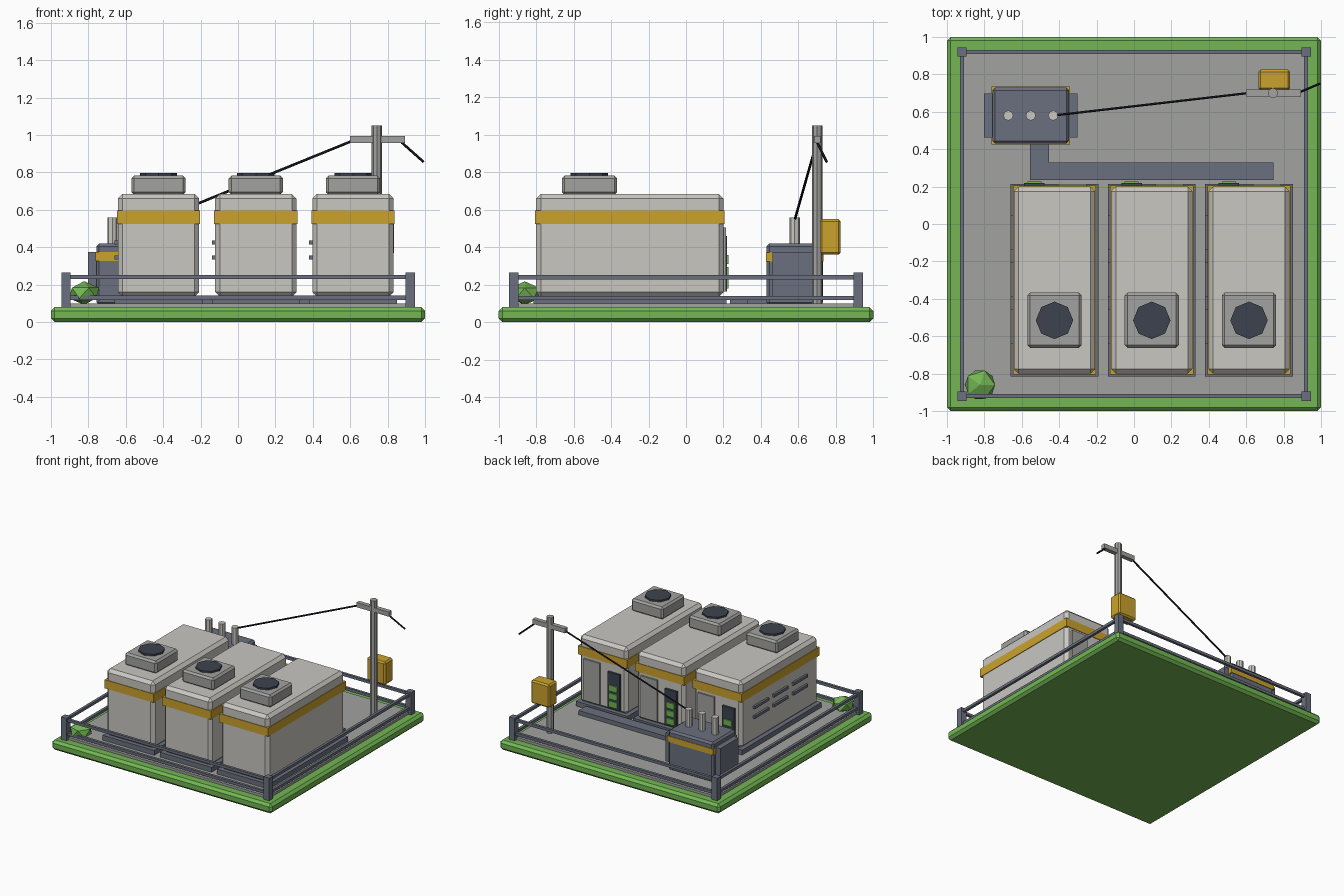
import bpy
from mathutils import Vector

if "Cube" in bpy.data.objects:
    bpy.data.objects.remove(bpy.data.objects["Cube"])


def material(name, r, g, b):
    lin = [((c / 255 + 0.055) / 1.055) ** 2.4 for c in (r, g, b)]
    m = bpy.data.materials.new(name)
    m.diffuse_color = (*lin, 1)
    m.use_nodes = True
    m.node_tree.nodes["Principled BSDF"].inputs["Base Color"].default_value = m.diffuse_color
    return m


GREEN = material("grass_green", 115, 182, 84)
GRAY = material("concrete_gray", 162, 162, 160)
WHITE = material("off_white", 201, 199, 193)
GOLD = material("safety_gold", 203, 162, 45)
SLATE = material("slate", 106, 112, 126)
DARK = material("dark_panel", 60, 66, 78)
BLACK = material("cable_black", 30, 32, 42)


def finish(name, mat, bevel=0):
    o = bpy.context.object
    o.name = name
    o.data.materials.append(mat)
    if bevel:
        b = o.modifiers.new("bevel", 'BEVEL')
        b.width = bevel
        b.segments = 1
    return o


def box(name, x, y, z, mat, bevel=0):
    """Box from (min, max) ranges on each axis."""
    bpy.ops.mesh.primitive_cube_add(size=1, location=[(r[0] + r[1]) / 2 for r in (x, y, z)])
    o = bpy.context.object
    o.scale = [r[1] - r[0] for r in (x, y, z)]
    bpy.ops.object.transform_apply(location=False, rotation=False, scale=True)
    return finish(name, mat, bevel)


def around(c, w):
    return (c - w / 2, c + w / 2)


def cylinder(name, x, y, z, radius, mat, sides=8):
    bpy.ops.mesh.primitive_cylinder_add(vertices=sides, radius=radius, depth=z[1] - z[0],
                                        location=(x, y, (z[0] + z[1]) / 2))
    return finish(name, mat)


def cable(name, a, b, radius=0.007):
    a, b = Vector(a), Vector(b)
    bpy.ops.mesh.primitive_cylinder_add(vertices=6, radius=radius, depth=(b - a).length,
                                        location=(a + b) / 2)
    bpy.context.object.rotation_euler = (b - a).to_track_quat('Z', 'Y').to_euler()
    finish(name, BLACK)


# Ground slab and concrete pad
box("grass_base", (-1, 1), (-1, 1), (0, 0.08), GREEN, 0.02)
box("concrete_pad", (-0.92, 0.92), (-0.92, 0.92), (0.07, 0.10), GRAY)

# Fence: corner posts and two rails on every side
F = 0.92
for s in (-1, 1):
    for t in (-1, 1):
        box("fence_post", around(s * F, 0.05), around(t * F, 0.05), (0.08, 0.265), SLATE)
    for z in (0.13, 0.24):
        box("fence_rail_x", (-F, F), around(s * F, 0.022), around(z, 0.022), SLATE)
        box("fence_rail_y", around(s * F, 0.022), (-F, F), around(z, 0.022), SLATE)

# Three battery containers
for cx in (-0.425, 0.095, 0.615):
    box("container_skid", around(cx, 0.47), (-0.815, 0.215), (0.09, 0.14), SLATE)
    box("container_body", around(cx, 0.435), (-0.80, 0.20), (0.135, 0.685), WHITE, 0.025)
    box("container_stripe", around(cx, 0.445), (-0.805, 0.205), (0.525, 0.595), GOLD)
    box("cooling_unit", around(cx, 0.29), around(-0.515, 0.295), (0.68, 0.783), GRAY, 0.015)
    cylinder("cooling_fan", cx, -0.515, (0.775, 0.797), 0.10, DARK)
    # vents on the left side
    for y in (-0.045, -0.295, -0.55):
        for z in (0.345, 0.425):
            box("side_vent", (cx - 0.235, cx - 0.21), around(y, 0.185), around(z, 0.022), SLATE)
    # door, control panel and indicator lights on the back
    box("back_door", around(cx + 0.095, 0.15), (0.19, 0.214), (0.165, 0.505), GRAY)
    box("control_panel", around(cx - 0.108, 0.11), (0.19, 0.218), (0.165, 0.46), DARK)
    for z in (0.205, 0.27, 0.335):
        box("indicator_light", around(cx - 0.108, 0.075), (0.21, 0.227), around(z, 0.048), GREEN)

# Transformer with radiators, stripe and bushings
TX, TY = -0.552, 0.58
box("transformer_body", around(TX, 0.41), around(TY, 0.30), (0.09, 0.42), SLATE, 0.015)
box("transformer_stripe", around(TX, 0.418), around(TY, 0.308), (0.325, 0.373), GOLD)
for s in (-1, 1):
    box("transformer_radiator", around(TX + s * 0.224, 0.05), around(TY, 0.235), (0.14, 0.375), SLATE)
for i in (-1, 0, 1):
    cylinder("bushing", TX + i * 0.12, TY, (0.40, 0.56), 0.027, WHITE)

# Cable trench between transformer and containers
box("cable_trench", (-0.455, 0.745), (0.235, 0.33), (0.09, 0.135), SLATE)
box("cable_trench_stub", (-0.555, -0.455), (0.235, 0.45), (0.09, 0.138), SLATE)

# Utility pole with crossarm, meter box and cables
cylinder("utility_pole", 0.743, 0.70, (0.09, 1.05), 0.028, GRAY)
box("pole_crossarm", around(0.745, 0.295), around(0.70, 0.036), around(0.975, 0.038), GRAY)
box("meter_box", around(0.75, 0.17), (0.715, 0.825), (0.36, 0.55), GOLD, 0.012)
cable("feed_cable", (-0.432, 0.58, 0.545), (0.61, 0.70, 0.968))
cable("grid_cable", (0.875, 0.70, 0.96), (0.992, 0.75, 0.856))

# Bush in the front left corner
bpy.ops.mesh.primitive_ico_sphere_add(subdivisions=1, radius=0.09, location=(-0.823, -0.86, 0.155))
bpy.context.object.scale = (1, 1, 0.7)
finish("bush", GREEN)
